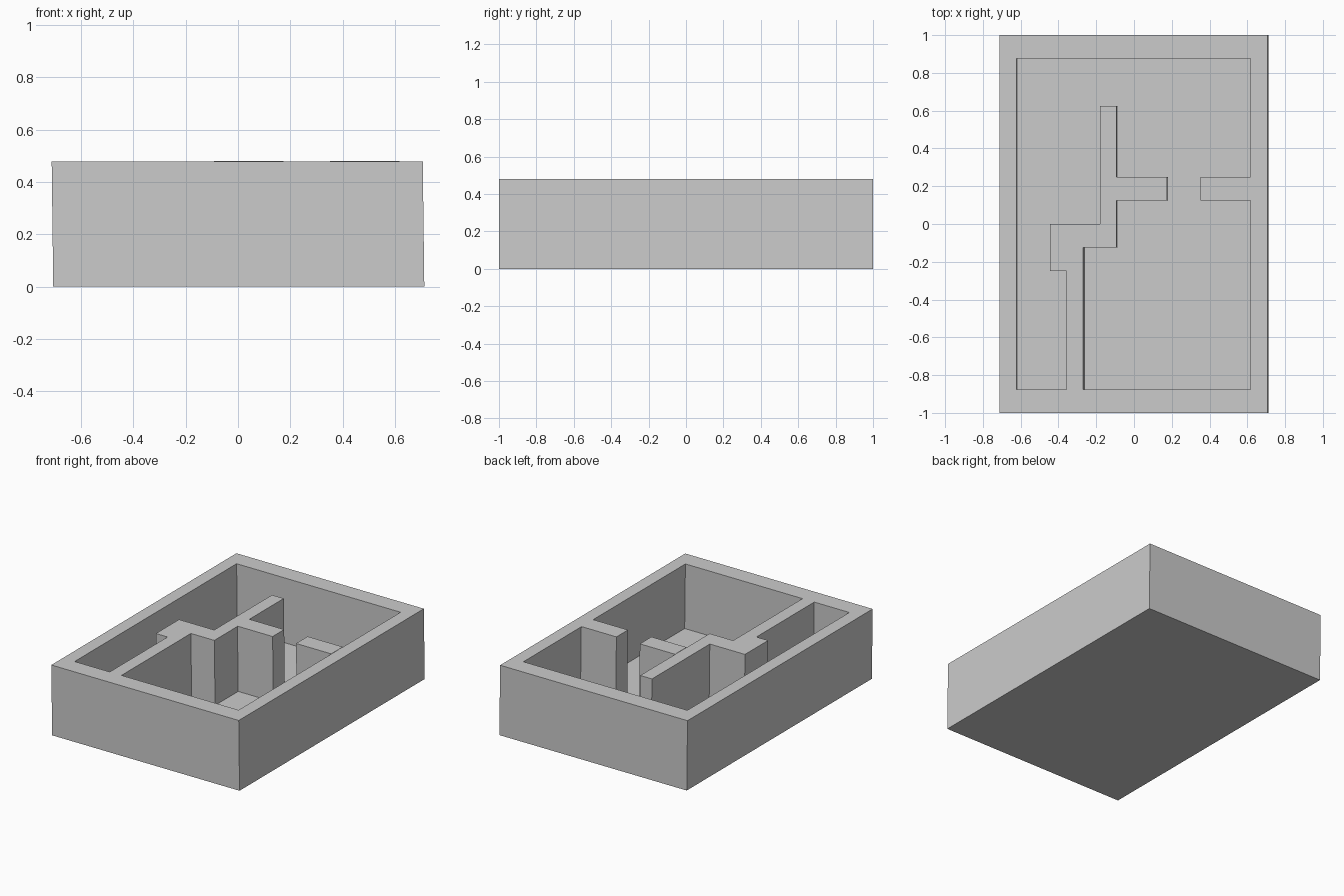
import bpy, bmesh

if "Cube" in bpy.data.objects:
    bpy.data.objects.remove(bpy.data.objects["Cube"])

CX, CY = 1.4175 / 16, 0.125      # plan grid: 16 x 16 cells
H, FLOOR = 0.479, 0.036


def prism(name, plan, z0, z1):
    """Extrude a plan given in grid cells (x from left edge, y from centre)."""
    bm = bmesh.new()
    vs = [bm.verts.new(((k - 8) * CX, j * CY, z0)) for k, j in plan]
    face = bm.faces.new(vs)
    ext = bmesh.ops.extrude_face_region(bm, geom=[face])
    for v in ext["geom"]:
        if isinstance(v, bmesh.types.BMVert):
            v.co.z = z1
    bmesh.ops.recalc_face_normals(bm, faces=bm.faces)
    # slight lean of the whole building towards -x
    for v in bm.verts:
        v.co.x += 0.003 - 0.0125 * v.co.z
    me = bpy.data.meshes.new(name)
    bm.to_mesh(me)
    bm.free()
    ob = bpy.data.objects.new(name, me)
    bpy.context.collection.objects.link(ob)
    return ob


def rect(k0, k1, j0, j1):
    return [(k0, j0), (k1, j0), (k1, j1), (k0, j1)]


# Building block: outer walls, floor and partitions
shell = prism("building_walls", rect(0, 16, -8, 8), 0, H)

# Connected rooms and doorways, cut out of the block
rooms = prism("rooms_cutter", [
    (1, 7), (1, -7), (4, -7), (4, -2), (3, -2), (3, 0), (6, 0), (6, 5),
    (7, 5), (7, 2), (10, 2), (10, 1), (7, 1), (7, -1), (5, -1), (5, -7),
    (15, -7), (15, 1), (12, 1), (12, 2), (15, 2), (15, 7)], FLOOR, H + 0.2)
rooms.hide_render = True
rooms.hide_viewport = False
mod = shell.modifiers.new("rooms", "BOOLEAN")
mod.object = rooms
mod.operation = "DIFFERENCE"
mod.solver = "EXACT"
bpy.context.view_layer.objects.active = shell
bpy.ops.object.modifier_apply(modifier=mod.name)
bpy.data.objects.remove(rooms)

# Slightly raised caps on the two partitions beside the right doorway
for side, k0, k1 in (("left", 7, 10), ("right", 12, 15)):
    prism("partition_cap_" + side, rect(k0, k1, 1, 2), H - 0.002, H + 0.002)

# Thin thresholds in the doorways
prism("threshold_right", rect(10, 12, 1, 2), FLOOR - 0.002, FLOOR + 0.002)
prism("threshold_left", rect(1, 3, -1, 0), FLOOR - 0.002, FLOOR + 0.002)
